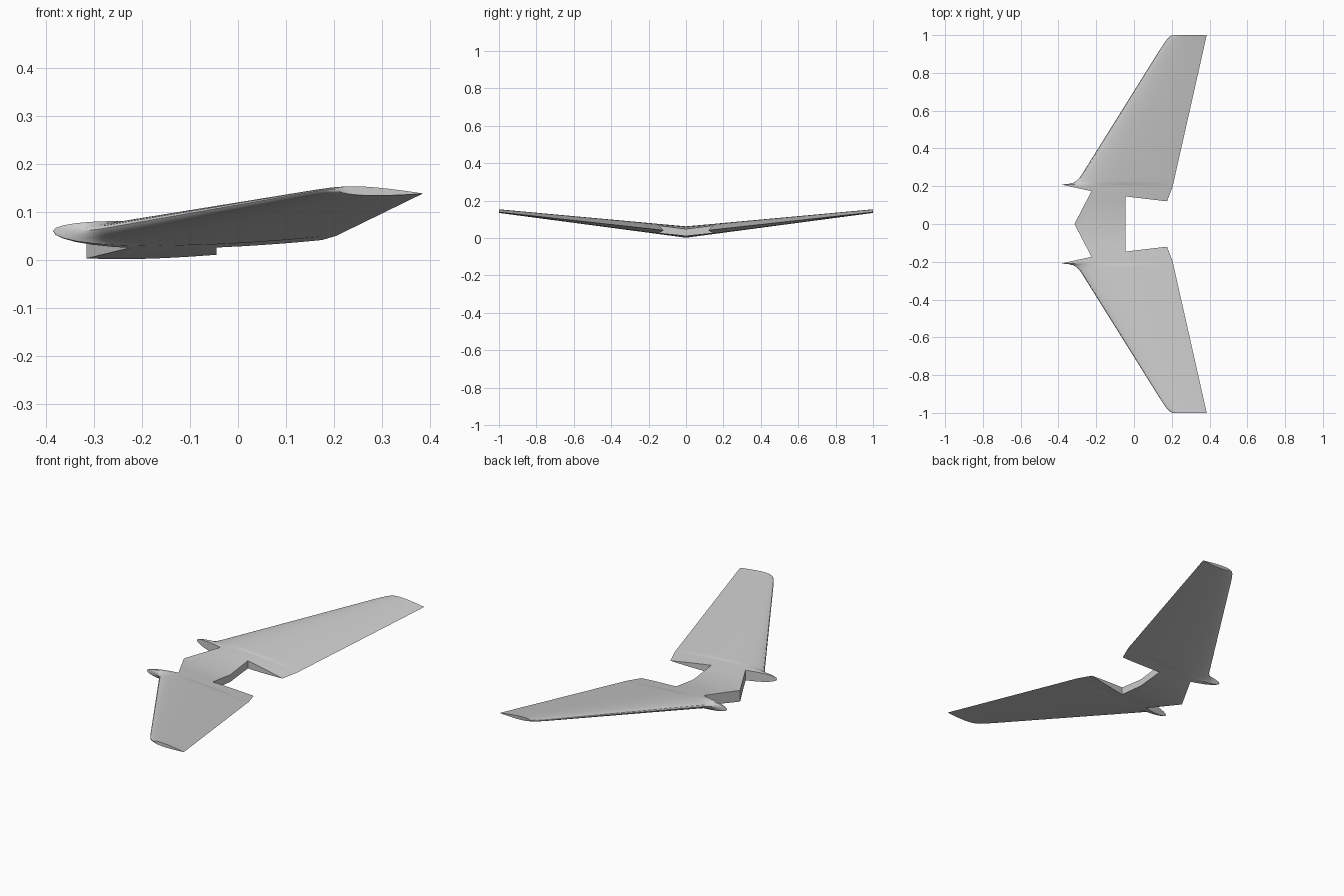
import bpy, bmesh, math

if "Cube" in bpy.data.objects:
    bpy.data.objects.remove(bpy.data.objects["Cube"])

N = 16  # chordwise segments per side

# half-span stations: y, leading-edge x, trailing-edge x
STATIONS = [
    (0.00, -0.440, 0.130), (0.12, -0.408, 0.175), (0.165, -0.397, 0.192),
    (0.20, -0.388, 0.205), (0.209, -0.385, 0.207), (0.212, -0.350, 0.208),
    (0.218, -0.322, 0.209), (0.23, -0.302, 0.212), (0.25, -0.284, 0.216),
    (0.60, -0.065, 0.295), (0.92, 0.135, 0.367), (0.955, 0.158, 0.375),
    (0.98, 0.176, 0.3805), (0.992, 0.189, 0.383), (1.00, 0.206, 0.385),
]


def half_thickness(u):
    # closed classic airfoil distribution, peak value 0.5
    return 5 * (0.2969 * math.sqrt(u) - 0.126 * u - 0.3516 * u**2
                + 0.2843 * u**3 - 0.1036 * u**4)


def section(y, le, te):
    a = abs(y)
    t = 0.06 + (0.018 - 0.06) * a
    pts = []
    for k in range(2 * N):
        u = (1 + math.cos(math.pi * k / N)) / 2
        chord_z = 0.037 - 0.009 * u + 0.11 * a
        h = half_thickness(u) * t
        z = chord_z + (0.92 * h if k <= N else -1.1 * h)
        pts.append((le + (te - le) * u, y, z))
    return pts


def add_object(name, bm):
    bmesh.ops.recalc_face_normals(bm, faces=bm.faces)
    me = bpy.data.meshes.new(name)
    bm.to_mesh(me)
    bm.free()
    ob = bpy.data.objects.new(name, me)
    bpy.context.collection.objects.link(ob)
    return ob


# full-span wing skin with dihedral
bm = bmesh.new()
full = [(-y, l, t) for y, l, t in reversed(STATIONS[1:])] + STATIONS
rings = [[bm.verts.new(p) for p in section(*s)] for s in full]
for a, b in zip(rings, rings[1:]):
    for k in range(2 * N):
        j = (k + 1) % (2 * N)
        bm.faces.new((a[k], a[j], b[j], b[k]))
bm.faces.new(rings[0])
bm.faces.new(rings[-1])
bmesh.ops.triangulate(bm, faces=[f for f in bm.faces if len(f.verts) == 4])
wing = add_object("wing", bm)


def prism(name, half):
    # vertical cutter, outline mirrored across y = 0
    outline = half + [(x, -y) for x, y in reversed(half) if y > 0]
    bm = bmesh.new()
    f = bm.faces.new([bm.verts.new((x, y, -0.5)) for x, y in outline])
    ext = bmesh.ops.extrude_face_region(bm, geom=[f])["geom"]
    bmesh.ops.translate(bm, vec=(0, 0, 1),
                        verts=[v for v in ext if isinstance(v, bmesh.types.BMVert)])
    ob = add_object(name, bm)
    ob.hide_render = True
    return ob


# zig-zag nose cut and rear centre cut-out
cutters = [
    prism("nose_cutter", [(-0.315, 0), (-0.225, 0.174), (-0.386, 0.2088), (-0.6, 0.2088)]),
    prism("rear_cutter", [(-0.045, 0), (-0.045, 0.146), (0.175, 0.12), (0.6, 0.07)]),
]
bpy.context.view_layer.objects.active = wing
wing.select_set(True)
for c in cutters:
    m = wing.modifiers.new(c.name, 'BOOLEAN')
    m.operation = 'DIFFERENCE'
    m.solver = 'EXACT'
    m.object = c
    bpy.ops.object.modifier_apply(modifier=m.name)
    bpy.data.objects.remove(c)

bpy.ops.object.shade_smooth_by_angle(angle=math.radians(30))
